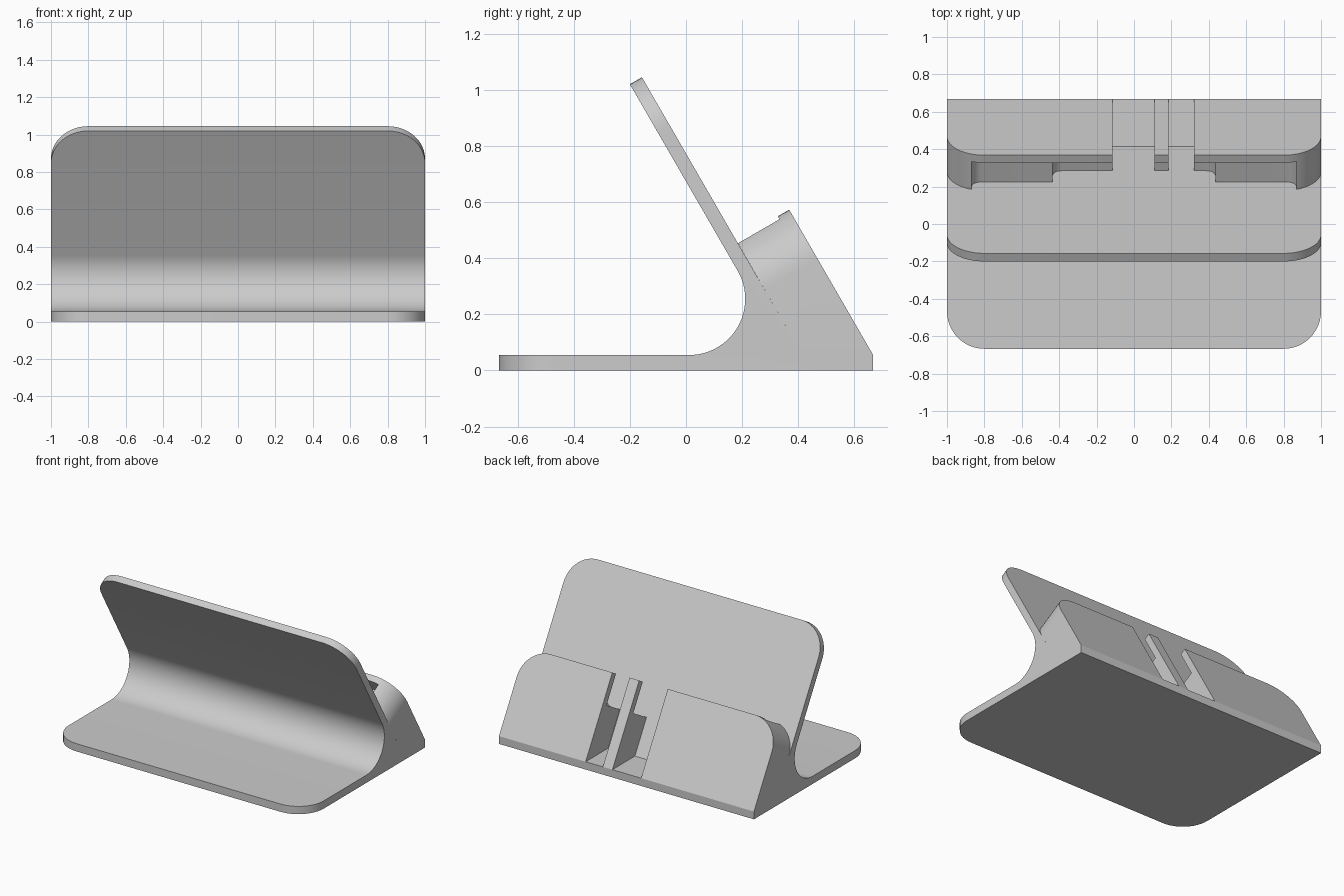
import bpy
import bmesh
from math import sin, cos, radians
from mathutils import Vector

if "Cube" in bpy.data.objects:
    bpy.data.objects.remove(bpy.data.objects["Cube"])

# Overall sizes
BASE = 0.055        # base thickness
DEPTH = 0.667       # half depth
CORNER = 0.2        # rounded corner radius
UP = Vector((0.0, sin(radians(30)), -cos(radians(30))))   # down the slope
OUT = Vector((0.0, cos(radians(30)), sin(radians(30))))   # away from the panel
BACK = 0.218        # distance from panel to rear slope

grey = bpy.data.materials.new("light grey plastic")
grey.use_nodes = True
colour = (0.6, 0.6, 0.6, 1)
grey.diffuse_color = colour
grey.node_tree.nodes["Principled BSDF"].inputs["Base Color"].default_value = colour


def prism(name, points, offset, rounded=()):
    """Extrude a closed outline by offset; round the start and end edges at given points."""
    bm = bmesh.new()
    near = [bm.verts.new(p) for p in points]
    far = [bm.verts.new(Vector(p) + offset) for p in points]
    bm.faces.new(near)
    bm.faces.new(far[::-1])
    n = len(points)
    for i in range(n):
        j = (i + 1) % n
        bm.faces.new((near[j], near[i], far[i], far[j]))
    corners = []
    for i in rounded:
        j = (i + 1) % n
        corners += [bm.edges.get((s[i], s[j])) for s in (near, far)]
    if corners:
        bmesh.ops.bevel(bm, geom=corners, offset=CORNER, segments=12,
                        profile=0.5, affect='EDGES')
    bmesh.ops.recalc_face_normals(bm, faces=bm.faces)
    mesh = bpy.data.meshes.new(name)
    bm.to_mesh(mesh)
    bm.free()
    mesh.materials.append(grey)
    ob = bpy.data.objects.new(name, mesh)
    bpy.context.collection.objects.link(ob)
    return ob


def side_prism(name, profile, x0=-1.0, x1=1.0, rounded=()):
    points = [(x0, y, z) for y, z in profile]
    return prism(name, points, Vector((x1 - x0, 0, 0)), rounded)


def combine(target, tool, operation):
    mod = target.modifiers.new(operation.title(), 'BOOLEAN')
    mod.object = tool
    mod.operation = operation
    mod.solver = 'EXACT'
    bpy.context.view_layer.objects.active = target
    bpy.ops.object.modifier_apply(modifier=mod.name)
    bpy.data.objects.remove(tool)


# Base, curved throat and leaning panel in one profile
radius = 0.2
throat = [(0.011 + radius * cos(radians(a)), BASE + radius + radius * sin(radians(a)))
          for a in range(-90, 31, 5)]
profile = [(-DEPTH, 0), (-DEPTH, BASE)] + throat
panel_top = len(profile)
profile += [(-0.2, 1.02), (-0.157, 1.045), (0.415, BASE), (DEPTH, BASE), (DEPTH, 0)]
stand = side_prism("phone_stand", profile, rounded=(0, panel_top))

# Rear support block with rounded upper corners
origin = Vector((0, 0.179, 0.464))
rear_top = origin + OUT * BACK
block = side_prism("rear_block", [origin.yz, rear_top.yz, (DEPTH, BASE), (0.415, BASE)],
                   rounded=(0,))

# Stepped pocket behind the panel, with filleted lower corners
half = [(0.868, -0.2)]
for wall, floor in ((0.868, 0.092), (0.435, 0.212)):
    if wall < 0.8:
        half.append((wall, 0.092))
    half += [(wall - 0.05 + 0.05 * cos(radians(a)), floor - 0.05 + 0.05 * sin(radians(a)))
             for a in range(0, 91, 15)]
outline = half + [(-x, s) for x, s in reversed(half)]
pocket = prism("pocket_cutter",
               [origin + Vector((x, 0, 0)) + UP * s - OUT * 0.1 for x, s in outline],
               OUT * (0.1 + BACK - 0.047))
combine(block, pocket, 'DIFFERENCE')

# Cable slots open to the rear
for left, right in ((-0.115, 0.11), (0.185, 0.32)):
    slot = side_prism("slot_cutter", [(0, -1), (0, 1), (1, 1), (1, -1)], left, right)
    combine(block, slot, 'DIFFERENCE')

# Join the block to the stand
combine(stand, block, 'UNION')
bpy.ops.object.select_all(action='DESELECT')
stand.select_set(True)
bpy.context.view_layer.objects.active = stand
bpy.ops.object.shade_smooth_by_angle(angle=radians(30))
